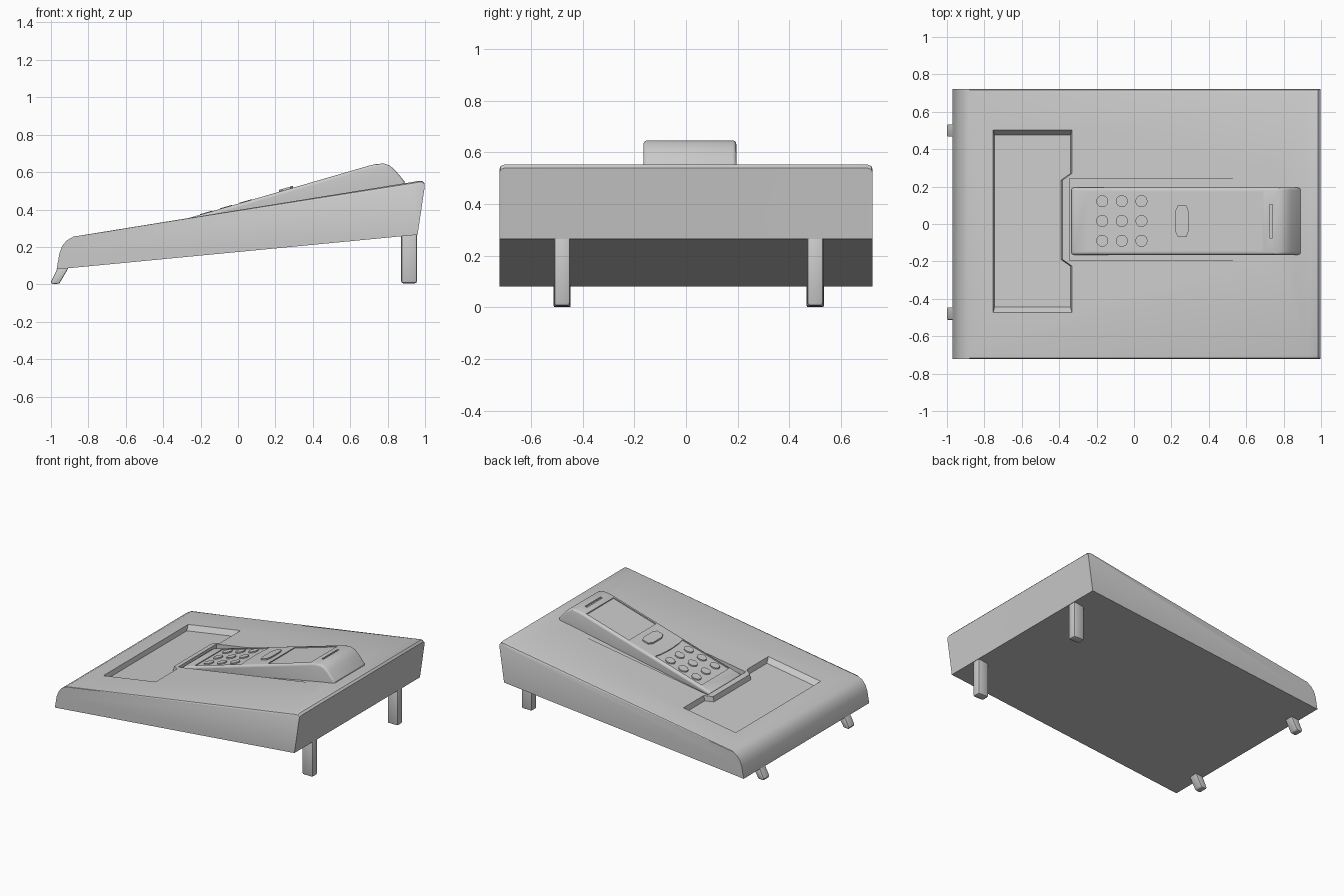
import bpy, bmesh, math

if "Cube" in bpy.data.objects:
    bpy.data.objects.remove(bpy.data.objects["Cube"])


def base_top(x):
    return 0.255 + 0.1611 * (x + 0.88)


def hand_top(x):
    return 0.335 + 0.2905 * (x + 0.33)


def loft(name, rings):
    """Closed solid through rings with equal point counts."""
    bm = bmesh.new()
    vs = [[bm.verts.new(p) for p in r] for r in rings]
    n = len(vs[0])
    for a, b in zip(vs, vs[1:]):
        for i in range(n):
            j = (i + 1) % n
            bm.faces.new((a[i], a[j], b[j], b[i]))
    bm.faces.new(vs[0])
    bm.faces.new(vs[-1])
    bmesh.ops.recalc_face_normals(bm, faces=bm.faces)
    me = bpy.data.meshes.new(name)
    bm.to_mesh(me)
    bm.free()
    ob = bpy.data.objects.new(name, me)
    bpy.context.collection.objects.link(ob)
    return ob


def slab(name, outline, lo, hi, upper=None):
    """Prism over an xy outline; lo and hi give z for each x."""
    return loft(name, [[(x, y, lo(x)) for x, y in outline],
                       [(x, y, hi(x)) for x, y in (upper or outline)]])


def above(surface, h):
    return lambda x: surface(x) + h


def rect(x0, x1, y0, y1):
    return [(x0, y0), (x1, y0), (x1, y1), (x0, y1)]


def oval(cx, cy, rx, ry, n=20):
    return [(cx + rx * math.cos(2 * math.pi * i / n),
             cy + ry * math.sin(2 * math.pi * i / n)) for i in range(n)]


def apply_mod(ob, kind, **settings):
    bpy.context.view_layer.objects.active = ob
    m = ob.modifiers.new(kind, kind)
    for k, v in settings.items():
        setattr(m, k, v)
    bpy.ops.object.modifier_apply(modifier=m.name)


def bevel(ob, width, segments=3, angle=50):
    apply_mod(ob, 'BEVEL', width=width, segments=segments,
              limit_method='ANGLE', angle_limit=math.radians(angle))


def cut(ob, cutter):
    cutter.hide_render = True
    apply_mod(ob, 'BOOLEAN', operation='DIFFERENCE', solver='EXACT', object=cutter)
    bpy.data.objects.remove(cutter)


# Wedge-shaped base with softened top side edges
top = [(-0.97, 0.08), (-0.955, 0.165), (-0.94, 0.205), (-0.915, 0.235),
       (-0.88, 0.255), (0.93, base_top(0.93)), (0.965, 0.553), (0.985, 0.553),
       (0.998, 0.54), (0.96, 0.265)]
rings = []
for y, drop in [(-0.722, 1), (-0.717, 0.35), (-0.7, 0), (0.7, 0), (0.717, 0.35), (0.722, 1)]:
    rings.append([(x, y, z - (0.02 * drop * (x + 0.88) / 1.88 if 4 <= i <= 8 else 0))
                  for i, (x, z) in enumerate(top)])
base = loft("base_body", rings)

# Sloped-wall tray with a lip bulging in below the handset
d = 0.035


def tray(dx, dy):
    xl, xr = -0.745 - dx, -0.34 + dx
    return [(xl, -0.445 - dy), (xr, -0.445 - dy), (xr, -0.225), (xr - 0.05, -0.19),
            (xr - 0.05, 0.235), (xr, 0.27), (xr, 0.475 + dy), (xl, 0.475 + dy)]


cut(base, slab("tray_cutter", tray(0, 0), above(base_top, -d), above(base_top, d),
               tray(0.016, 0.056)))

# Cradle, deep at the front and running out towards the back
cut(base, slab("cradle_cutter", rect(-0.345, 0.85, -0.195, 0.243),
               lambda x: base_top(x) - 0.036 + 0.032 * (x + 0.345),
               above(base_top, 0.04)))

# Handset
profile = [(-0.335, 0.303), (-0.335, hand_top(-0.335)), (0.70, hand_top(0.70)),
           (0.74, 0.643), (0.78, 0.646), (0.81, 0.636), (0.84, 0.61),
           (0.87, 0.575), (0.89, 0.55), (0.895, 0.50)]
handset = loft("handset_body", [[(x, y, z) for x, z in profile] for y in (-0.165, 0.195)])
bevel(handset, 0.016)


def inset(outline, depth):
    cut(handset, slab("inset_cutter", outline, above(hand_top, -depth), above(hand_top, 0.03)))


keypad = [(-0.245, -0.145), (0.13, -0.145), (0.12, -0.09), (0.115, 0.015),
          (0.12, 0.12), (0.13, 0.17), (-0.245, 0.17)]
inset(keypad, 0.006)
inset(rect(0.34, 0.682, -0.14, 0.17), 0.007)
inset(rect(0.725, 0.741, -0.075, 0.105), 0.014)

# Keys and navigation button
smooth = [base, handset]
for i in range(3):
    for j in range(3):
        smooth.append(slab(f"key_{i}_{j}", oval(-0.17 + 0.105 * i, -0.09 + 0.106 * j, 0.032, 0.032),
                           above(hand_top, -0.02), above(hand_top, 0.003)))
nav = [(0.235, -0.07), (0.28, -0.07), (0.293, -0.035), (0.293, 0.065),
       (0.28, 0.1), (0.235, 0.1), (0.219, 0.065), (0.219, -0.035)]
smooth.append(slab("navigation_button", nav, above(hand_top, -0.01), above(hand_top, 0.01)))

# Rear legs and slanted front feet
for side, y in (("right", -0.479), ("left", 0.5)):
    leg = slab(f"rear_leg_{side}", rect(0.872, 0.957, y - 0.031, y + 0.031),
               lambda x: 0.005, lambda x: 0.285)
    foot_profile = [(-0.965, 0.085), (-1.0, 0.015), (-0.995, 0.0), (-0.955, 0.004), (-0.905, 0.09)]
    foot = loft(f"front_foot_{side}", [[(x, yy, z) for x, z in foot_profile]
                                       for yy in (y - 0.033, y + 0.033)])
    bevel(leg, 0.012, 2)
    bevel(foot, 0.006, 2)
    smooth += [leg, foot]

# Smooth shading with crisp edges
bpy.ops.object.select_all(action='DESELECT')
for ob in smooth:
    ob.select_set(True)
bpy.context.view_layer.objects.active = base
bpy.ops.object.shade_smooth_by_angle(angle=math.radians(30))
